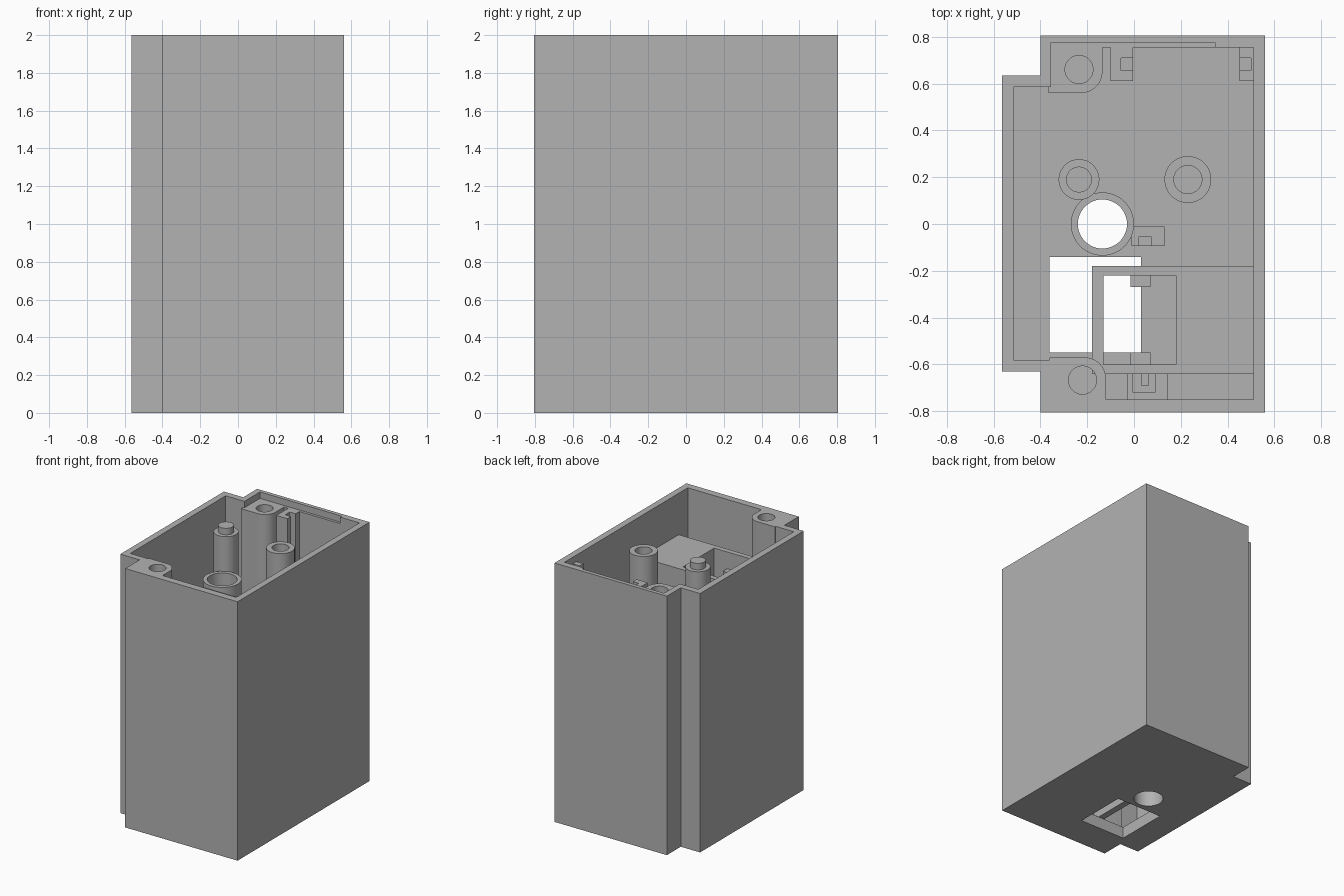
import bpy, bmesh, math

if "Cube" in bpy.data.objects:
    bpy.data.objects.remove(bpy.data.objects["Cube"], do_unlink=True)

TOP, FLOOR, RIM, DECK = 2.0, 0.09, 1.95, 1.68

grey = bpy.data.materials.new("plain grey plastic")
grey.use_nodes = True
colour = (0.45, 0.45, 0.45, 1)
grey.diffuse_color = colour
grey.node_tree.nodes["Principled BSDF"].inputs["Base Color"].default_value = colour


def prism(name, outline, z0, z1):
    """Extrude a flat outline from z0 up to z1."""
    bm = bmesh.new()
    base = bm.faces.new([bm.verts.new((x, y, z0)) for x, y in outline])
    new = bmesh.ops.extrude_face_region(bm, geom=[base])["geom"]
    verts = [v for v in new if isinstance(v, bmesh.types.BMVert)]
    bmesh.ops.translate(bm, verts=verts, vec=(0, 0, z1 - z0))
    bmesh.ops.recalc_face_normals(bm, faces=bm.faces)
    mesh = bpy.data.meshes.new(name)
    bm.to_mesh(mesh)
    bm.free()
    mesh.materials.append(grey)
    obj = bpy.data.objects.new(name, mesh)
    bpy.context.collection.objects.link(obj)
    return obj


def rect(x0, x1, y0, y1):
    return [(x0, y0), (x1, y0), (x1, y1), (x0, y1)]


def arc(cx, cy, r, start, end, n=10):
    angles = [math.radians(start + (end - start) * i / n) for i in range(n + 1)]
    return [(cx + r * math.cos(a), cy + r * math.sin(a)) for a in angles]


def circle(cx, cy, r):
    return arc(cx, cy, r, 0, 360, 48)[:-1]


def finish(obj, *cuts):
    """Subtract the cut prisms, then smooth the round sides."""
    cutters = [prism("cutter", *cut) for cut in cuts]
    for cutter in cutters:
        cutter.hide_render = True
        mod = obj.modifiers.new("cut", "BOOLEAN")
        mod.operation, mod.solver, mod.object = "DIFFERENCE", "EXACT", cutter
    if cutters:
        deps = bpy.context.evaluated_depsgraph_get()
        mesh = bpy.data.meshes.new_from_object(obj.evaluated_get(deps))
        obj.modifiers.clear()
        obj.data = mesh
        for cutter in cutters:
            bpy.data.objects.remove(cutter, do_unlink=True)
    obj.data.shade_smooth()
    obj.data.set_sharp_from_angle(angle=math.radians(30))


# Outer case with stepped corners; the front screw boss is part of the wall
outer = [(-0.4, -0.805), (0.56, -0.805), (0.56, 0.805), (-0.4, 0.805),
         (-0.4, 0.635), (-0.565, 0.635), (-0.565, -0.63), (-0.4, -0.63)]
cavity = [(-0.12, -0.75), (0.51, -0.75), (0.51, 0.755), (-0.355, 0.755),
          (-0.355, 0.585), (-0.515, 0.585), (-0.515, -0.58), (-0.36, -0.58),
          (-0.36, -0.57)] + arc(-0.21, -0.66, 0.09, 90, 0)
finish(prism("case", outer, 0, TOP),
       (cavity, FLOOR, TOP + 0.1),
       (rect(-0.355, 0.345, 0.7, 0.775), RIM, TOP + 0.1),
       (circle(-0.22, -0.667, 0.06), 1.5, TOP + 0.1),
       (rect(-0.36, 0.03, -0.55, -0.14), -0.1, FLOOR + 0.05),
       (circle(-0.135, 0, 0.105), -0.1, FLOOR + 0.05))

# Back screw boss
boss = ([(-0.365, 0.56)] + arc(-0.225, 0.65, 0.09, -90, 0)
        + [(-0.135, 0.76), (-0.365, 0.76)])
finish(prism("back_screw_boss", boss, FLOOR, RIM),
       (circle(-0.235, 0.66, 0.06), 1.5, TOP))

# Round posts and the floor tube
finish(prism("screw_post", circle(0.23, 0.19, 0.1), FLOOR, RIM),
       (circle(0.23, 0.19, 0.06), 1.5, TOP))
finish(prism("pin_post", circle(-0.235, 0.19, 0.087), FLOOR, RIM))
finish(prism("pin_post_tip", circle(-0.235, 0.19, 0.055), RIM, TOP))
finish(prism("floor_tube", circle(-0.135, 0, 0.135), FLOOR, DECK),
       (circle(-0.135, 0, 0.105), 0, DECK + 0.1))

# Slotted rails on the back wall
finish(prism("left_rail", rect(0.45, 0.515, 0.61, 0.76), FLOOR, RIM),
       (rect(0.4, 0.5, 0.655, 0.71), FLOOR + 0.05, TOP))
finish(prism("right_rail", rect(-0.1, -0.005, 0.61, 0.76), FLOOR, RIM),
       (rect(-0.055, 0.05, 0.655, 0.71), FLOOR + 0.05, TOP),
       (rect(-0.15, -0.1 + 0.035, 0.645, 0.755), FLOOR + 0.05, FLOOR + 0.1))

# Inner housing with its shaft and catches
finish(prism("inner_housing", rect(-0.18, 0.515, -0.64, -0.18), FLOOR, DECK),
       (rect(-0.13, 0.18, -0.6, -0.22), 0, DECK + 0.1))
for name, y0, y1 in (("back_catch", -0.27, -0.215), ("front_catch", -0.605, -0.55)):
    finish(prism(name, rect(-0.015, 0.07, y0, y1), 1.4, 1.55))

# Clip blocks beside the housing
finish(prism("front_clip", rect(-0.03, 0.145, -0.755, -0.635), FLOOR, 1.55),
       (rect(-0.005, 0.09, -0.72, -0.6), 1.2, 1.7))
finish(prism("front_clip_tooth", rect(0.03, 0.065, -0.69, -0.635), 1.1, 1.5))
finish(prism("middle_clip", rect(-0.01, 0.13, -0.095, -0.01), FLOOR, 1.5),
       (rect(0.02, 0.075, -0.15, -0.055), 0.5, 1.6))
